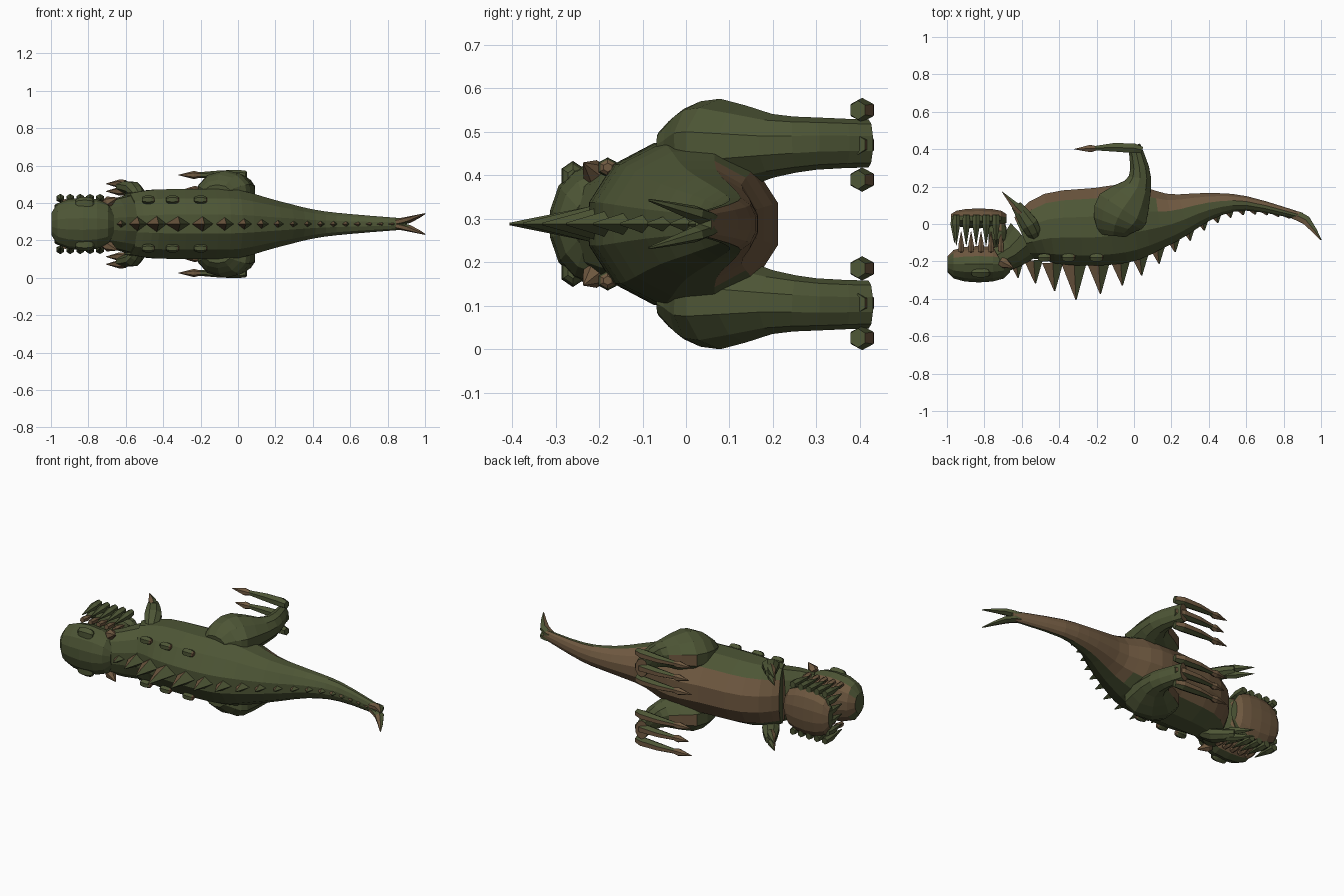
import bpy, bmesh, math
from mathutils import Vector

cube = bpy.data.objects.get("Cube")
if cube:
    bpy.data.objects.remove(cube, do_unlink=True)

MIDDLE = .288  # height of the symmetry plane; the creature lies on its side
GREEN, BROWN = range(2)


def make_material(name, color):
    material = bpy.data.materials.new(name)
    material.use_nodes = True
    material.diffuse_color = (*color, 1)
    shader = material.node_tree.nodes["Principled BSDF"]
    shader.inputs["Base Color"].default_value = (*color, 1)
    shader.inputs["Roughness"].default_value = .9
    return material


MATERIALS = [make_material("moss_green", (.075, .092, .036)),
             make_material("earth_brown", (.16, .1, .052))]


# Paint rules choose a colour from the direction a face looks
def all_green(normal):
    return GREEN


def all_brown(normal):
    return BROWN


def brown_belly(normal):
    return BROWN if normal.y > .5 else GREEN


def brown_sole(normal):
    return BROWN if normal.y > .8 else GREEN


def brown_front(normal):
    return BROWN if normal.x < 0 else GREEN


def brown_rear(normal):
    return BROWN if normal.x > .5 else GREEN


def smooth(rows, steps=3):
    """Add evenly spaced rows on a smooth curve through the given ones."""
    rows = [Vector(row) for row in rows]
    padded = [rows[0], *rows, rows[-1]]
    result = []
    for before, start, end, after in zip(padded, rows, rows[1:], padded[3:]):
        for step in range(steps):
            f = step / steps
            bend = (end - before) * (1 - f) - (after - start) * f
            result.append(start.lerp(end, f * f * (3 - 2 * f)) + bend * f * (1 - f) / 2)
    return result + [rows[-1]]


def tube(name, sections, sides=8, paint=all_green, side=1):
    """Loft ellipses (x, y, offset from the middle, radius in plane, radius across)."""
    points = [Vector((x, y, MIDDLE + side * z)) for x, y, z, *radii in sections]
    bm = bmesh.new()
    rings = []
    for i, point in enumerate(points):
        ahead = points[min(i + 1, len(points) - 1)] - points[max(i - 1, 0)]
        across = Vector((0, 0, 1)).cross(ahead).normalized()
        upward = ahead.normalized().cross(across)
        shift = .5 if sides > 5 else 0
        ring = []
        for k in range(sides):
            angle = math.tau * (k + shift) / sides
            ring.append(bm.verts.new(point + across * sections[i][-2] * math.cos(angle)
                                     + upward * sections[i][-1] * math.sin(angle)))
        rings.append(ring)
    for low, high in zip(rings, rings[1:]):
        for k in range(sides):
            bm.faces.new((low[k - 1], low[k], high[k], high[k - 1]))
    bm.faces.new(rings[0])
    bm.faces.new(rings[-1])
    bmesh.ops.recalc_face_normals(bm, faces=bm.faces)
    for face in bm.faces:
        face.material_index = paint(face.normal)
    mesh = bpy.data.meshes.new(name)
    bm.to_mesh(mesh)
    bm.free()
    for material in MATERIALS:
        mesh.materials.append(material)
    bpy.context.collection.objects.link(bpy.data.objects.new(name, mesh))


def trunk(name, rows, paint=brown_belly):
    """Loft along x from rows of (x, back y, belly y, half width)."""
    tube(name, [(x, (back + front) / 2, 0, (front - back) / 2, width)
                for x, back, front, width in rows], sides=12, paint=paint)


def pod(name, center, half, paint=brown_belly, side=1, sides=12):
    """Blunt rounded lump, long in x."""
    x, y, z = center
    sections = []
    for k in range(-3, 4):
        angle = k * .46
        bulge = math.sqrt(math.cos(angle))
        sections.append((x + half[0] * math.sin(angle), y, z, half[1] * bulge, half[2] * bulge))
    tube(name, sections, sides, paint, side)


def spike(name, base, tip, radius, paint=all_green, side=1, sides=6, swell=1.2):
    """Pointed cone that swells a little above its base."""
    base, tip = Vector(base), Vector(tip)
    sections = [(*base.lerp(tip, f), radius * r, radius * r)
                for f, r in ((0, 1), (.3, swell), (1, .08))]
    tube(name, sections, sides, paint, side)


# Torso and tail in one sweep
torso = smooth([(-.59, -.2, .05, .17), (-.45, -.22, .17, .19), (-.2, -.23, .2, .193),
                (0, -.2, .22, .187), (.2, -.1, .17, .13), (.4, .02, .17, .08),
                (.6, .07, .15, .055), (.9, .02, .06, .03)])
trunk("torso_and_tail", torso)

# Neck, skull and lower jaw
trunk("neck", [(-.72, -.27, -.1, .12), (-.65, -.24, -.05, .14), (-.58, -.2, .04, .16)])
pod("skull", (-.83, -.215, 0), (.17, .1, .14), sides=14)
pod("lower_jaw", (-.83, .03, 0), (.15, .055, .14))
pod("jaw_hinge", (-.73, -.06, 0), (.05, .09, .125))

# Teeth at the front of the mouth
for k in (-1.5, -.5, .5, 1.5):
    spike("front_tooth", (-.96, .04, k * .06), (-.96, -.1, k * .06), .02)


# Back spikes, tallest over the shoulders and fading along the tail
def back_at(x):
    for start, end in zip(torso, torso[1:]):
        if x <= end[0]:
            return start.lerp(end, max(0, (x - start[0]) / (end[0] - start[0])))[1]


x = -.63
while x < .86:
    height = .2 * math.exp(-2 * abs(x + .3))
    base = back_at(x) + .015
    width = .02 + .24 * height
    tube("back_spike", [(x, base, 0, width, min(width * .75, .042)),
                        (x + .01, base - height, 0, .003, .003)],
         sides=4, paint=brown_front)
    x += .05 + .42 * height

for side in (1, -1):
    # Interlocking teeth along each side of the mouth
    for k in range(5):
        x = -.95 + k * .053
        spike("lower_tooth", (x, .05, .14), (x, -.115, .13), .02, side=side)
        spike("upper_tooth", (x + .026, -.15, .12), (x + .026, -.04, .11), .015,
              all_brown, side)

    # Brow knobs and cheek spikes
    pod("brow_knob", (-.82, -.26, .11), (.05, .03, .035), all_green, side, sides=6)
    spike("cheek_spike", (-.71, -.2, .11), (-.645, -.235, .14), .025, all_brown, side)

    # Raised scutes on the flank
    for x in (-.48, -.35, -.2):
        pod("flank_scute", (x, -.18, .13), (.035, .025, .023), brown_rear, side, sides=6)

    # Forked tail tip
    tube("tail_prong", smooth([(.85, .05, .01, .026, .018), (.92, .02, .024, .028, .018),
                               (1, -.085, .055, .003, .003)], steps=2),
         sides=6, paint=brown_front, side=side)

    # Hind leg from rounded thigh to ankle
    tube("hind_leg", smooth([(-.11, -.06, .17, .07, .04), (-.1, 0, .175, .125, .09),
                             (-.06, .08, .178, .155, .11), (.02, .2, .18, .08, .073),
                             (.03, .3, .185, .053, .06), (0, .42, .185, .036, .055)],
                            steps=2), sides=10, paint=brown_sole, side=side)

    # Three splayed toes with arrow-shaped claws
    for k in (-1, 0, 1):
        z = .182 + k * .08
        tube("toe", [(.045, .395, z, .02, .022), (0, .405, z, .03, .028),
                     (-.11, .41, z, .026, .023), (-.22, .405, z, .012, .014)],
             sides=6, paint=brown_sole, side=side)
        spike("toe_claw", (-.2, .405, z), (-.32 if k else -.3, .4, z), .013,
              all_brown, side, swell=1.7)

    # Small forearm with two claws
    tube("forearm", smooth([(-.53, -.06, .15, .035, .03), (-.56, 0, .19, .05, .038),
                            (-.63, .1, .2, .03, .028)], steps=2), side=side)
    for z in (.175, .215):
        spike("hand_claw", (-.6, .06, z), (-.705, .172, z), .02, brown_front, side)
